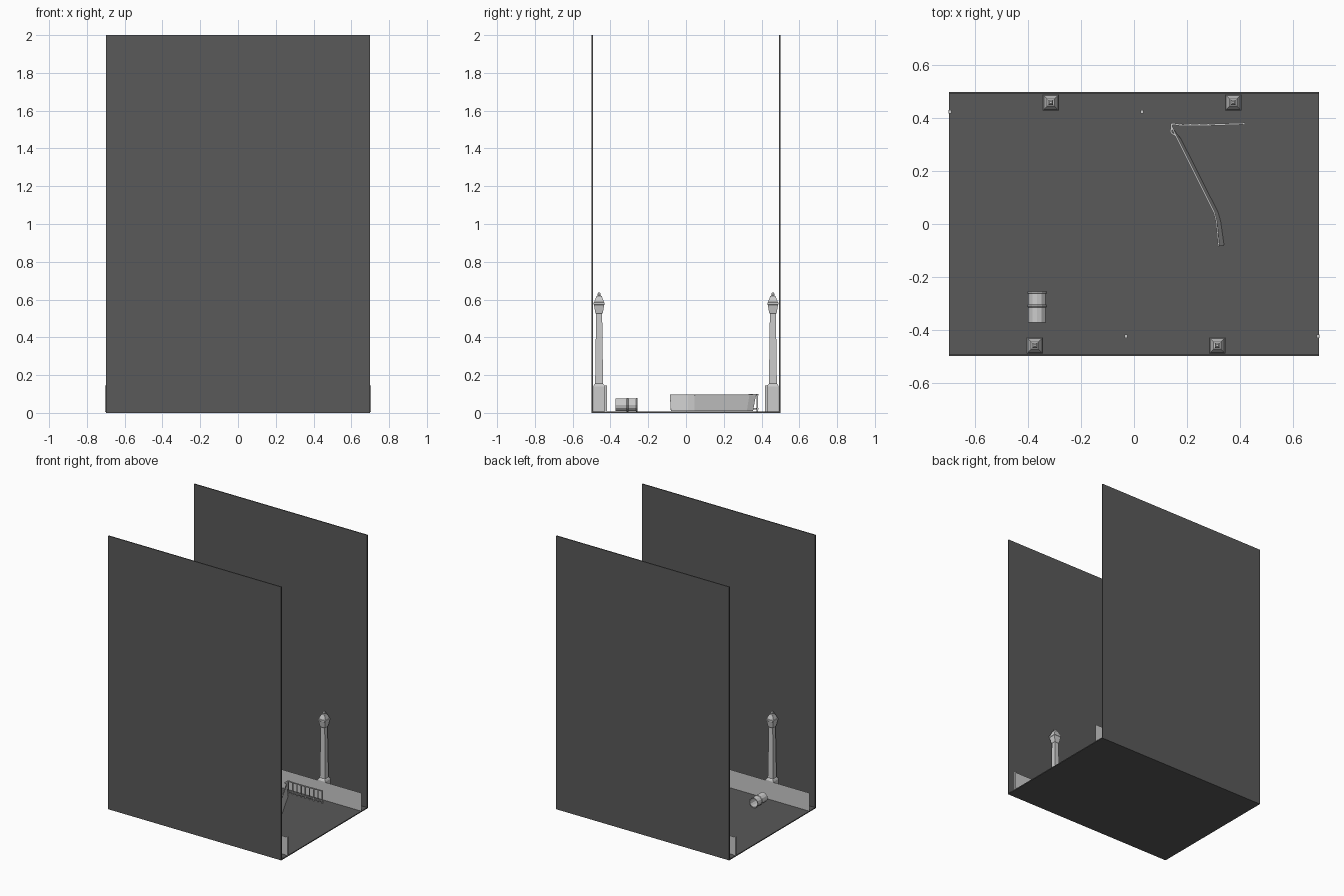
import bpy, bmesh, math
from mathutils import Vector, Matrix

if "Cube" in bpy.data.objects:
    bpy.data.objects.remove(bpy.data.objects["Cube"])

dark = bpy.data.materials.new("dark_concrete")
dark.diffuse_color = (0.1, 0.1, 0.1, 1)
dark.use_nodes = True
dark.node_tree.nodes["Principled BSDF"].inputs["Base Color"].default_value = dark.diffuse_color


def finish(name, bm, mat=None):
    bmesh.ops.recalc_face_normals(bm, faces=bm.faces[:])
    me = bpy.data.meshes.new(name)
    bm.to_mesh(me)
    bm.free()
    ob = bpy.data.objects.new(name, me)
    bpy.context.collection.objects.link(ob)
    if mat:
        me.materials.append(mat)
    return ob


def add_box(bm, lo, hi):
    lo, hi = Vector(lo), Vector(hi)
    s = hi - lo
    m = Matrix.Translation((lo + hi) / 2) @ Matrix.Diagonal((*s, 1))
    bmesh.ops.create_cube(bm, size=1, matrix=m)


def box(name, lo, hi, mat=None):
    bm = bmesh.new()
    add_box(bm, lo, hi)
    return finish(name, bm, mat)


def add_lathe(bm, profile, n, turn=0.0, matrix=Matrix()):
    # stacked rings of (radius, height), closed at both ends
    rings = []
    for r, z in profile:
        rings.append([bm.verts.new(matrix @ Vector((
            r * math.cos(turn + 2 * math.pi * i / n),
            r * math.sin(turn + 2 * math.pi * i / n), z))) for i in range(n)])
    for a, b in zip(rings, rings[1:]):
        for i in range(n):
            j = (i + 1) % n
            bm.faces.new((a[i], a[j], b[j], b[i]))
    bm.faces.new(rings[0])
    bm.faces.new(rings[-1])


def add_beam(bm, a, b, w):
    # square bar between two points
    a, b = Vector(a), Vector(b)
    q = (b - a).to_track_quat('Z', 'Y').to_matrix().to_4x4()
    m = Matrix.Translation((a + b) / 2) @ q @ Matrix.Diagonal((w, w, (b - a).length, 1))
    bmesh.ops.create_cube(bm, size=1, matrix=m)


# floor and tall side walls
box("floor", (-0.7, -0.5, 0), (0.7, 0.5, 0.007), dark)
box("back_wall", (-0.7, 0.493, 0), (0.7, 0.5, 2), dark)
box("front_wall", (-0.7, -0.5, 0), (0.7, -0.493, 2), dark)

# lamp profile as half widths of square sections
lamp = [(0.030, 0.007), (0.031, 0.14), (0.026, 0.15), (0.021, 0.155),
        (0.016, 0.525), (0.020, 0.53), (0.027, 0.572), (0.029, 0.574),
        (0.029, 0.584), (0.026, 0.586), (0.014, 0.618), (0.007, 0.621),
        (0.009, 0.630), (0.004, 0.637)]

# both sides are the same set turned half a circle
for side, s in (("back", 1), ("front", -1)):
    for i, x in enumerate((-0.315, 0.375)):
        bm = bmesh.new()
        add_lathe(bm, [(r * math.sqrt(2), z) for r, z in lamp], 4, math.pi / 4,
                  Matrix.Translation((s * x, s * 0.46, 0)))
        finish(f"{side}_lamp_post_{i + 1}", bm)
    for i, (x0, x1) in enumerate(((-0.697, 0.03), (0.03, 0.7))):
        # thin low panel with a slim end post
        bm = bmesh.new()
        bm.faces.new([bm.verts.new((s * x, s * 0.425, z)) for x, z in
                      ((x0, 0.005), (x1, 0.005), (x1, 0.14), (x0, 0.14))])
        finish(f"{side}_low_panel_{i + 1}", bm)
        box(f"{side}_panel_post_{i + 1}", (s * x0 - 0.006, s * 0.425 - 0.006, 0.005),
            (s * x0 + 0.006, s * 0.425 + 0.006, 0.145))

# open barrel lying on its side
bm = bmesh.new()
barrel = [(0.034, -0.372), (0.034, -0.316), (0.037, -0.313), (0.037, -0.307),
          (0.034, -0.304), (0.034, -0.264), (0.037, -0.262), (0.037, -0.256),
          (0.031, -0.256), (0.031, -0.362)]
turn = Matrix(((1, 0, 0, -0.367), (0, 0, 1, 0), (0, -1, 0, 0.043), (0, 0, 0, 1)))
add_lathe(bm, barrel, 12, 0, turn)
finish("barrel", bm)

# sheet leaning to the right along a bent path
top = [(0.142, 0.37), (0.158, 0.335), (0.303, 0.045), (0.312, 0.01), (0.321, -0.085)]
bot = [(0.150, 0.355), (0.178, 0.322), (0.318, 0.045), (0.328, 0.01), (0.341, -0.080)]
bm = bmesh.new()
ta = [bm.verts.new((x, y, 0.092)) for x, y in top]
ba = [bm.verts.new((x, y, 0.01)) for x, y in bot]
for i in range(len(top) - 1):
    bm.faces.new((ta[i], ta[i + 1], ba[i + 1], ba[i]))
sheet = finish("leaning_sheet", bm)
mod = sheet.modifiers.new("thickness", 'SOLIDIFY')
mod.thickness = 0.003

# barred railing with top and bottom rails
bm = bmesh.new()
rail = [(0.42, 0.38), (0.28, 0.375), (0.18, 0.374), (0.142, 0.38), (0.14, 0.345), (0.158, 0.335)]
for z in (0.096, 0.022):
    for a, b in zip(rail, rail[1:]):
        add_beam(bm, (*a, z), (*b, z), 0.007)
for i in range(9):
    x = 0.145 + i * 0.034
    add_beam(bm, (x, 0.377, 0.007), (x, 0.377, 0.096), 0.006)
finish("barred_railing", bm)

# rail capping the leaning sheet
bm = bmesh.new()
for a, b in zip(top, top[1:]):
    add_beam(bm, (*a, 0.095), (*b, 0.095), 0.006)
finish("sheet_top_rail", bm)
